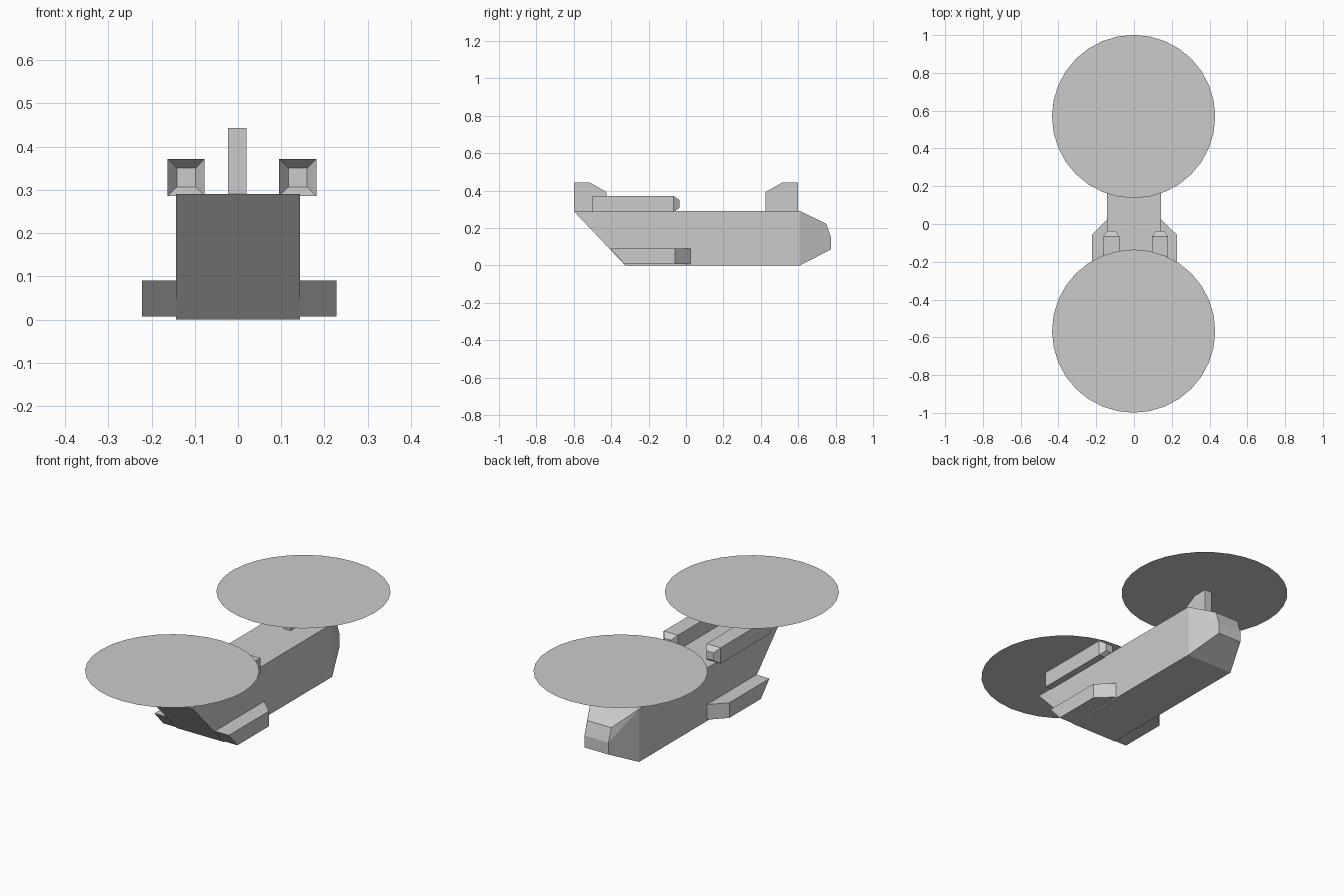
import bpy, bmesh
from mathutils import Matrix

cube = bpy.data.objects.get("Cube")
if cube:
    bpy.data.objects.remove(cube, do_unlink=True)

grey = bpy.data.materials.new("hull_grey")
grey.use_nodes = True
grey.diffuse_color = (0.6, 0.6, 0.6, 1)
grey.node_tree.nodes["Principled BSDF"].inputs["Base Color"].default_value = (0.6, 0.6, 0.6, 1)


def finish(name, bm):
    mesh = bpy.data.meshes.new(name)
    bm.to_mesh(mesh)
    bm.free()
    mesh.materials.append(grey)
    obj = bpy.data.objects.new(name, mesh)
    bpy.context.collection.objects.link(obj)
    return obj


def prism(name, profile, x0, x1):
    """Extrude a (y, z) outline across x."""
    bm = bmesh.new()
    face = bm.faces.new([bm.verts.new((x0, y, z)) for y, z in profile])
    ext = bmesh.ops.extrude_face_region(bm, geom=[face], use_keep_orig=True)
    verts = [v for v in ext["geom"] if isinstance(v, bmesh.types.BMVert)]
    bmesh.ops.translate(bm, verts=verts, vec=(x1 - x0, 0, 0))
    bmesh.ops.recalc_face_normals(bm, faces=bm.faces)
    return finish(name, bm)


def hull(name, points):
    """Convex solid around a few points."""
    bm = bmesh.new()
    for p in points:
        bm.verts.new(p)
    bmesh.ops.convex_hull(bm, input=bm.verts)
    bmesh.ops.dissolve_limit(bm, angle_limit=0.02, verts=bm.verts, edges=bm.edges)
    bmesh.ops.recalc_face_normals(bm, faces=bm.faces)
    return finish(name, bm)


W, TOP = 0.143, 0.29

# Fuselage with the raked end
prism("fuselage", [(-0.6, TOP), (-0.325, 0), (0.61, 0), (0.61, TOP)], -W, W)

# Tapered nose
nose = [(s * W, 0.61, z) for s in (-1, 1) for z in (0, TOP)]
nose += [(s * 0.073, y, z) for s in (-1, 1)
         for y, z in ((0.75, 0.222), (0.775, 0.15), (0.775, 0.085))]
hull("nose", nose)

# Side sponsons: raked at one end, chamfered in plan at the other
for side, inner, outer in (("right", -0.14, -0.222), ("left", 0.14, 0.228)):
    pts = []
    for z, rake in ((0.007, -0.33), (0.09, -0.405)):
        pts += [(inner, rake, z), (outer, rake, z), (outer, -0.058, z), (inner, 0.027, z)]
    hull(side + "_sponson", pts)

# Engine tubes: open at one end, tapering to a small cap at the other
for side, cx in (("right", -0.12), ("left", 0.138)):
    bm = bmesh.new()
    rings = []
    for y, r in ((-0.5, 0.043), (-0.066, 0.043), (-0.036, 0.0215)):
        rings.append([bm.verts.new((cx + a * r, y, 0.3285 + b * r))
                      for a, b in ((-1, -1), (1, -1), (1, 1), (-1, 1))])
    for a, b in zip(rings, rings[1:]):
        for i in range(4):
            j = (i + 1) % 4
            bm.faces.new((a[i], a[j], b[j], b[i]))
    bm.faces.new(rings[-1][::-1])
    finish(side + "_engine", bm)

# Rotor pylons and flat rotor discs
for end, s, cy in (("front", -1, -0.567), ("rear", 1, 0.569)):
    prism(end + "_pylon",
          [(s * y, z) for y, z in ((0.6, TOP), (0.6, 0.443), (0.515, 0.443),
                                   (0.425, 0.392), (0.425, TOP))], -0.023, 0.02)
    bm = bmesh.new()
    bmesh.ops.create_circle(bm, cap_ends=True, segments=32, radius=0.432,
                            matrix=Matrix.Translation((-0.002, cy, 0.443)))
    finish(end + "_rotor_disc", bm)
